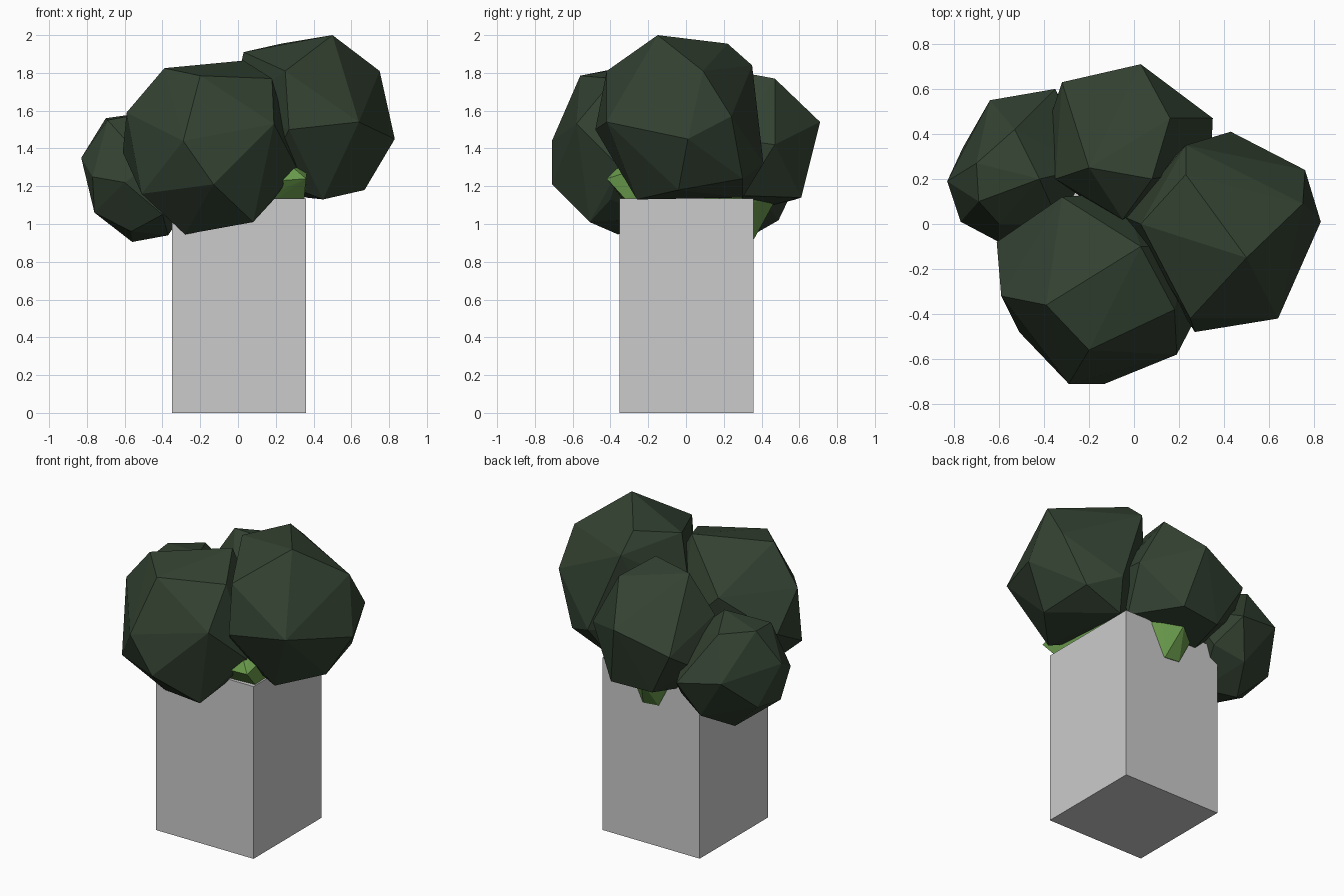
import bpy, bmesh
from mathutils import Vector


def material(name, rgb):
    m = bpy.data.materials.new(name)
    m.diffuse_color = (*rgb, 1)
    return m


dark = material("dark_leaf", (0.033, 0.054, 0.031))
light = material("light_leaf", (0.14, 0.32, 0.07))


def finish(name, bm, mat=None):
    bmesh.ops.recalc_face_normals(bm, faces=bm.faces)
    me = bpy.data.meshes.new(name)
    bm.to_mesh(me)
    bm.free()
    ob = bpy.data.objects.new(name, me)
    bpy.context.collection.objects.link(ob)
    if mat:
        me.materials.append(mat)


def clump(name, centre, radius, points, mat=dark, gap=0.68):
    # faceted leaf clump: hull of its corners, rounded out with sphere
    # points wherever no corner lies in that direction
    centre = Vector(centre)
    bm = bmesh.new()
    bmesh.ops.create_icosphere(bm, subdivisions=2, radius=radius)
    dirs = [(Vector(p) - centre) for p in points]
    for v in bm.verts[:]:
        if any(v.co.angle(d) < gap for d in dirs):
            bm.verts.remove(v)
        else:
            dirs.append(v.co.copy())
            v.co += centre
    for p in points:
        bm.verts.new(p)
    bmesh.ops.convex_hull(bm, input=bm.verts[:])
    loose = [v for v in bm.verts if not v.link_faces]
    bmesh.ops.delete(bm, geom=loose, context='VERTS')
    finish(name, bm, mat)


# square trunk block
bm = bmesh.new()
bmesh.ops.create_cube(bm, size=1)
for v in bm.verts:
    v.co = Vector((v.co.x * 0.71 + 0.005, v.co.y * 0.71 + 0.002, (v.co.z + 0.5) * 1.135))
finish("trunk", bm)

# large right clump
clump("right_clump", (0.39, -0.03, 1.56), 0.44, [
    (0.50, -0.15, 2.0), (0.83, 0.01, 1.45), (0.64, -0.42, 1.54), (0.75, 0.09, 1.81),
    (0.76, 0.24, 1.57), (0.27, -0.48, 1.50), (0.23, 0.35, 1.84), (0.43, 0.41, 1.32),
    (0.23, 0.22, 1.955), (0.03, 0.0, 1.91), (0.25, -0.42, 1.81), (-0.04, 0.03, 1.60),
    (0.67, -0.04, 1.18), (0.45, -0.26, 1.13), (0.62, 0.30, 1.24), (0.36, 0.30, 1.14),
    (0.14, -0.22, 1.25), (0.06, 0.18, 1.30)])

# front left clump
clump("front_clump", (-0.15, -0.29, 1.4), 0.43, [
    (-0.20, -0.56, 1.785), (-0.39, -0.36, 1.825), (0.03, -0.10, 1.865), (0.18, -0.38, 1.77),
    (0.19, -0.58, 1.53), (-0.29, -0.71, 1.44), (-0.13, -0.71, 1.21), (-0.59, -0.32, 1.59),
    (-0.61, -0.08, 1.38), (-0.51, -0.48, 1.16), (-0.28, -0.36, 0.945), (0.08, -0.51, 1.01),
    (0.19, -0.40, 1.13), (0.31, -0.35, 1.30), (-0.32, 0.12, 1.62), (-0.05, 0.14, 1.35),
    (-0.35, 0.0, 1.08), (0.25, -0.1, 1.45)])

# back clump
clump("back_clump", (-0.01, 0.35, 1.42), 0.37, [
    (0.03, 0.71, 1.54), (0.16, 0.47, 1.77), (-0.20, 0.25, 1.80), (0.08, 0.20, 1.82),
    (-0.32, 0.63, 1.42), (0.35, 0.47, 1.42), (0.12, 0.61, 1.14), (-0.16, 0.58, 1.13),
    (-0.35, 0.20, 1.55), (-0.05, 0.02, 1.65), (0.30, 0.30, 1.15), (-0.18, 0.30, 1.06),
    (-0.38, 0.45, 1.30), (0.34, 0.25, 1.45)])

# small left clump
clump("left_clump", (-0.51, 0.25, 1.25), 0.34, [
    (-0.83, 0.19, 1.35), (-0.76, 0.10, 1.06), (-0.77, 0.01, 1.25), (-0.60, -0.08, 1.22),
    (-0.70, 0.27, 1.56), (-0.69, 0.10, 1.55), (-0.53, 0.42, 1.55), (-0.64, 0.55, 1.30),
    (-0.35, 0.60, 1.25), (-0.56, 0.29, 0.905), (-0.37, 0.18, 0.94), (-0.42, 0.20, 1.60),
    (-0.33, 0.0, 1.40), (-0.76, 0.34, 1.10), (-0.45, 0.49, 1.02), (-0.60, 0.0, 1.45),
    (-0.40, -0.03, 1.05)], gap=0.6)

# pale inner clump, peeping out at the front and back
clump("inner_clump", (0.06, 0.03, 1.22), 0.36, [
    (0.23, -0.41, 1.23), (0.36, -0.42, 1.24), (0.29, -0.36, 1.30), (0.35, -0.32, 1.13),
    (0.20, -0.33, 1.13), (0.0, 0.47, 1.12), (0.06, 0.36, 0.92), (-0.05, 0.36, 0.93),
    (0.11, 0.40, 1.13), (-0.14, 0.38, 1.12)], light)
